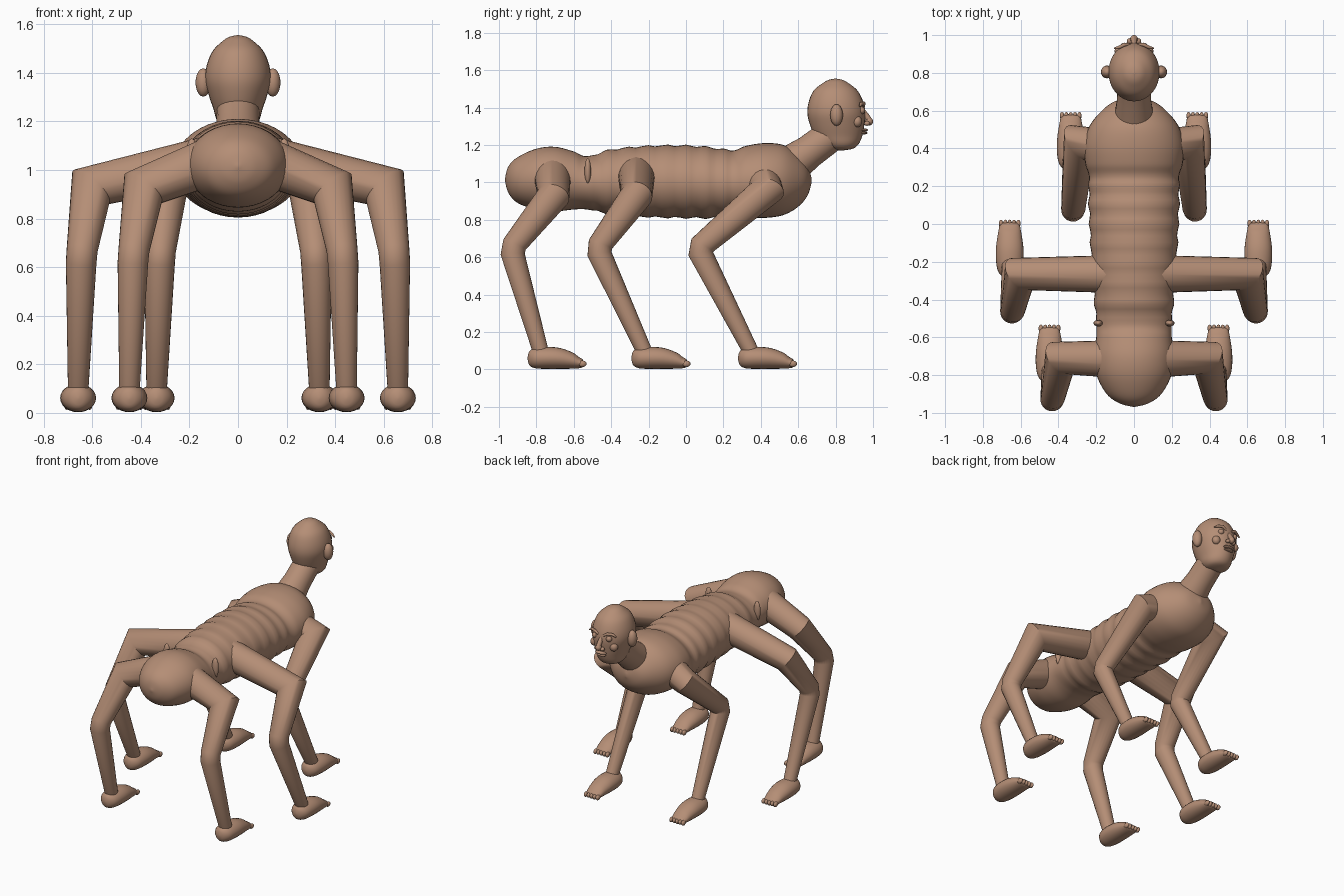
import bpy, bmesh, math
from mathutils import Vector

if "Cube" in bpy.data.objects:
    bpy.data.objects.remove(bpy.data.objects["Cube"])

skin = bpy.data.materials.new("tan skin")
skin.diffuse_color = (0.46, 0.27, 0.18, 1)
skin.use_nodes = True
skin.node_tree.nodes["Principled BSDF"].inputs["Base Color"].default_value = skin.diffuse_color


def finish(bm, name, angle=40):
    bmesh.ops.remove_doubles(bm, verts=bm.verts, dist=1e-5)
    bmesh.ops.recalc_face_normals(bm, faces=bm.faces)
    me = bpy.data.meshes.new(name)
    bm.to_mesh(me)
    bm.free()
    me.materials.append(skin)
    ob = bpy.data.objects.new(name, me)
    bpy.context.collection.objects.link(ob)
    bpy.ops.object.select_all(action='DESELECT')
    ob.select_set(True)
    bpy.context.view_layer.objects.active = ob
    bpy.ops.object.shade_smooth_by_angle(angle=math.radians(angle))
    return ob


def skin_rings(name, rings):
    bm = bmesh.new()
    vr = [[bm.verts.new(p) for p in r] for r in rings]
    n = len(vr[0])
    for a, b in zip(vr, vr[1:]):
        for i in range(n):
            bm.faces.new((a[i], a[(i + 1) % n], b[(i + 1) % n], b[i]))
    bm.faces.new(vr[0])
    bm.faces.new(vr[-1])
    return finish(bm, name)


def smooth_stations(st, steps):
    """Catmull-Rom through the cross-section stations."""
    out = []
    for i in range(len(st) - 1):
        p = [st[max(i - 1, 0)], st[i], st[i + 1], st[min(i + 2, len(st) - 1)]]
        for k in range(steps):
            t = k / steps
            out.append([0.5 * (2 * b + (c - a) * t + (2 * a - 5 * b + 4 * c - d) * t * t
                               + (3 * b - a - 3 * c + d) * t ** 3) for a, b, c, d in zip(*p)])
    return out + [list(st[-1])]


def ball(name, loc, size, seg=20):
    bm = bmesh.new()
    bmesh.ops.create_uvsphere(bm, u_segments=seg, v_segments=seg // 2, radius=1)
    for v in bm.verts:
        v.co = Vector(loc) + Vector([a * b for a, b in zip(v.co, size)])
    return finish(bm, name, 80)


def tube(name, pts, radii, n=24):
    """Round tube with mitred joints."""
    pts = [Vector(p) for p in pts]
    dirs = [(b - a).normalized() for a, b in zip(pts, pts[1:])]
    u = dirs[0].orthogonal().normalized()
    w = dirs[0].cross(u)
    spokes = [u * math.cos(math.tau * i / n) + w * math.sin(math.tau * i / n) for i in range(n)]
    rings = []
    for i, p in enumerate(pts):
        tin = dirs[max(i - 1, 0)]
        tout = dirs[min(i, len(dirs) - 1)]
        plane = (tin + tout).normalized()
        rings.append([p + radii[i] * (d - tin * (d.dot(plane) / tin.dot(plane))) for d in spokes])
        q = tin.rotation_difference(tout)
        spokes = [q @ d for d in spokes]
    return skin_rings(name, rings)


def circle(n):
    return [(math.cos(math.tau * i / n), math.sin(math.tau * i / n)) for i in range(n)]


# body: y, half width, bottom z, top z
body = [(-.968, .005, 1.01, 1.02), (-.95, .075, .945, 1.085), (-.9, .145, .89, 1.135),
        (-.8, .198, .855, 1.18), (-.7, .21, .845, 1.19), (-.6, .2, .855, 1.165),
        (-.53, .2, .855, 1.14), (-.4, .21, .83, 1.175), (-.2, .225, .815, 1.195),
        (0, .235, .81, 1.197), (.15, .24, .81, 1.185), (.25, .238, .82, 1.17),
        (.32, .258, .812, 1.195), (.42, .265, .81, 1.21), (.52, .235, .825, 1.2),
        (.6, .17, .87, 1.15), (.65, .1, .93, 1.09), (.672, .005, 1.0, 1.02)]
rings = []
for y, hw, lo, hi in smooth_stations(body, 6):
    # rib ripples along the belly section
    r = .005 * math.cos(math.tau * y / .105) if -.5 < y < .25 else 0
    rings.append([((hw + r) * c, y, (lo + hi) / 2 + ((hi - lo) / 2 + r) * s) for c, s in circle(40)])
skin_rings("body", rings)

# neck
tube("neck", [(0, .5, 1.05), (0, .66, 1.165), (0, .76, 1.24)], [.115, .09, .088])

# head: z, centre y, half width, half depth
head = [(1.555, .80, .002, .002), (1.548, .80, .035, .037), (1.53, .80, .064, .07),
        (1.49, .80, .104, .118), (1.43, .802, .129, .146), (1.37, .804, .135, .155),
        (1.31, .808, .121, .146), (1.25, .815, .101, .128), (1.205, .825, .087, .098),
        (1.18, .83, .06, .062), (1.17, .83, .002, .002)]
skin_rings("head", [[(hw * c, yc + hd * s, z) for c, s in circle(32)]
                    for z, yc, hw, hd in smooth_stations(head, 4)])

# nose and lips
tube("nose_bridge", [(0, .94, 1.39), (0, .965, 1.355), (0, .985, 1.325)], [.012, .016, .016], 12)
ball("nose_tip", (0, .978, 1.325), (.02, .022, .022))
ball("upper_lip", (0, .952, 1.28), (.042, .022, .009))
ball("lower_lip", (0, .948, 1.264), (.035, .022, .008))

# foot: y from ankle, half width, bottom z, top z
foot = [(-.072, .004, .055, .065), (-.062, .034, .022, .098), (-.03, .062, .006, .115),
        (.03, .073, .003, .12), (.1, .072, .003, .115), (.17, .062, .004, .09),
        (.2, .056, .006, .068), (.222, .05, .012, .054), (.23, .003, .03, .036)]

# legs: hip, joint, knee, ankle, joint radius
legs = {
    "front": ((.12, .40, 1.02), (.29, .43, .955), (.322, .065, .645), (.335, .35, .09), .085),
    "middle": ((.12, -.265, 1.04), (.605, -.265, .93), (.645, -.475, .645), (.658, -.22, .09), .085),
    "rear": ((.1, -.715, 1.04), (.39, -.71, .925), (.432, -.935, .645), (.447, -.775, .09), .085),
}

for side, sx in (("right", 1), ("left", -1)):
    for leg, (hip, joint, knee, ankle, r) in legs.items():
        j, k, a = Vector(joint), Vector(knee), Vector(ankle)
        # knee bend is rounded by two close points
        pts = [Vector(hip), j, k + (j - k).normalized() * .03, k + (a - k).normalized() * .03, a]
        tube(f"{leg}_leg_{side}", [(p.x * sx, p.y, p.z) for p in pts], [.1, r, .064, .063, .042])
        # foot and its toes
        fx, fy = ankle[0] * sx, ankle[1]
        skin_rings(f"{leg}_foot_{side}",
                   [[(fx + hw * c, fy + y, (lo + hi) / 2 + (hi - lo) / 2 * s) for c, s in circle(24)]
                    for y, hw, lo, hi in smooth_stations(foot, 3)])
        for i in range(5):
            ball(f"{leg}_toe_{i + 1}_{side}", (fx + (i - 2) * .023, fy + .222, .03),
                 (.013, .022, .018), 10)
    # face parts
    ball(f"ear_{side}", (sx * .143, .805, 1.36), (.032, .034, .058))
    ball(f"eye_{side}", (sx * .055, .938, 1.385), (.02, .02, .02))
    ball(f"cheek_{side}", (sx * .075, .915, 1.325), (.028, .026, .03))
    ball(f"nostril_{side}", (sx * .022, .968, 1.315), (.016, .016, .013), 12)
    tube(f"eyebrow_{side}", [(sx * x, y, z) for x, y, z in
         ((.022, .95, 1.405), (.05, .95, 1.422), (.08, .935, 1.42), (.105, .93, 1.405))],
         [.007, .01, .009, .004], 10)
    # skin fold ahead of the rear hip
    ball(f"side_fold_{side}", (sx * .19, -.525, 1.06), (.025, .018, .07), 14)
